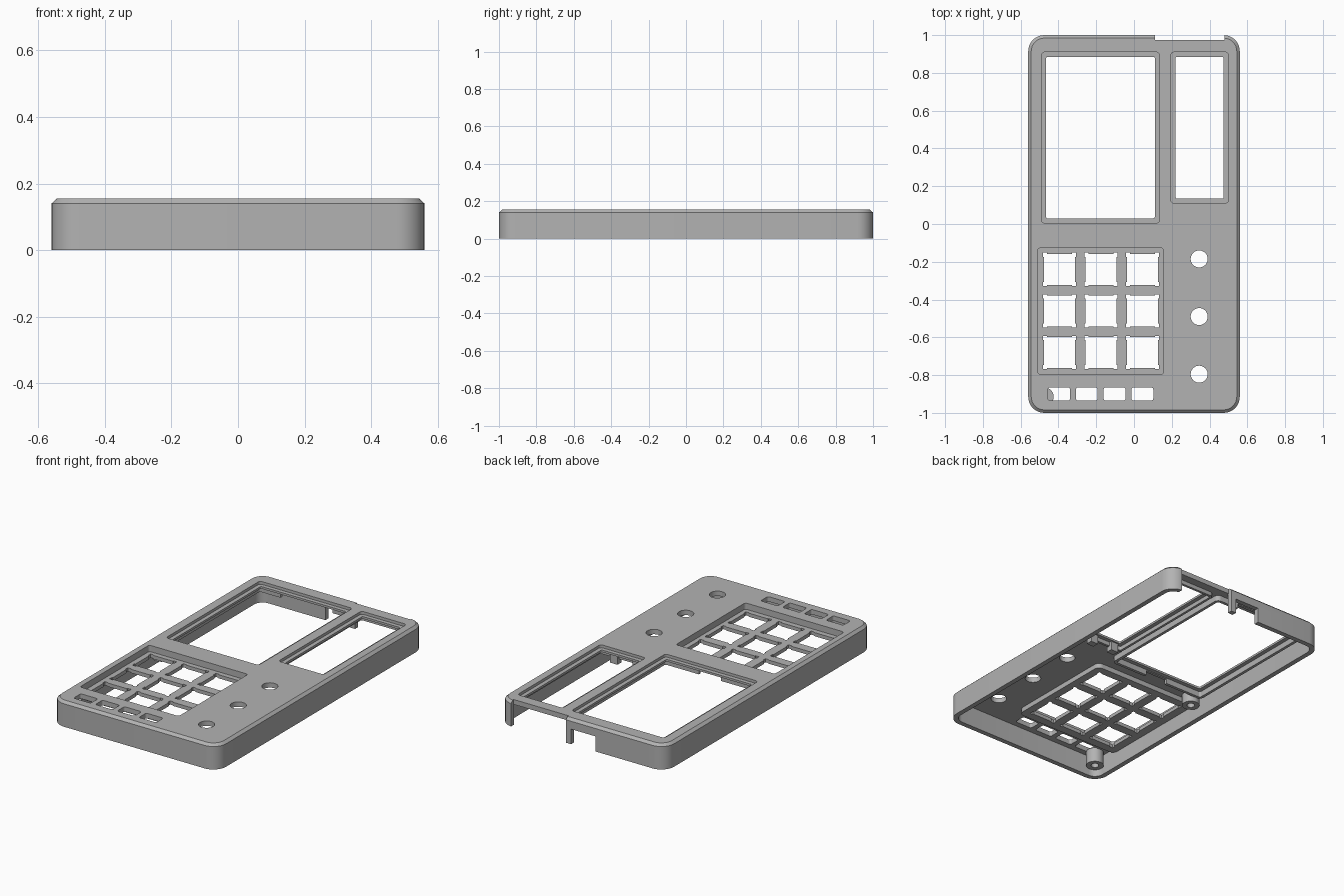
import bpy, bmesh
from math import sin, cos, pi

cube = bpy.data.objects.get("Cube")
if cube:
    bpy.data.objects.remove(cube)

grey = bpy.data.materials.new("mid_grey")
grey.use_nodes = True
colour = (0.45, 0.45, 0.45, 1)
grey.diffuse_color = colour
grey.node_tree.nodes["Principled BSDF"].inputs["Base Color"].default_value = colour

TOP, UNDER = 0.155, 0.125


def rounded(x0, x1, y0, y1, r, seg=8):
    """Outline of a rounded rectangle, anticlockwise."""
    if r <= 0:
        return [(x0, y0), (x1, y0), (x1, y1), (x0, y1)]
    pts = []
    centres = [(x1 - r, y1 - r), (x0 + r, y1 - r), (x0 + r, y0 + r), (x1 - r, y0 + r)]
    for q, (cx, cy) in enumerate(centres):
        for i in range(seg + 1):
            a = (q + i / seg) * pi / 2
            pts.append((cx + r * cos(a), cy + r * sin(a)))
    return pts


def loft(name, layers):
    """Solid through matching outlines, given as (z, outline)."""
    bm = bmesh.new()
    loops = [[bm.verts.new((x, y, z)) for x, y in pts] for z, pts in layers]
    n = len(loops[0])
    for low, high in zip(loops, loops[1:]):
        for i in range(n):
            j = (i + 1) % n
            bm.faces.new((low[i], low[j], high[j], high[i]))
    bm.faces.new(loops[0][::-1])
    bm.faces.new(loops[-1])
    bmesh.ops.remove_doubles(bm, verts=bm.verts, dist=1e-5)
    bmesh.ops.recalc_face_normals(bm, faces=bm.faces)
    mesh = bpy.data.meshes.new(name)
    bm.to_mesh(mesh)
    bm.free()
    mesh.materials.append(grey)
    obj = bpy.data.objects.new(name, mesh)
    bpy.context.collection.objects.link(obj)
    return obj


def block(name, x0, x1, y0, y1, z0, z1, r=0.0):
    pts = rounded(x0, x1, y0, y1, r)
    return loft(name, [(z0, pts), (z1, pts)])


def disc(name, x, y, r, z0, z1):
    return block(name, x - r, x + r, y - r, y + r, z0, z1, r * 0.999)


def cut(target, *cutters):
    for c in cutters:
        mod = target.modifiers.new("cut", 'BOOLEAN')
        mod.operation, mod.solver, mod.object = 'DIFFERENCE', 'EXACT', c
        bpy.ops.object.select_all(action='DESELECT')
        bpy.context.view_layer.objects.active = target
        target.select_set(True)
        bpy.ops.object.modifier_apply(modifier=mod.name)
        bpy.data.objects.remove(c)


def frame(name, box, t, z0, z1, r):
    """Open rim of thickness t around a rectangle."""
    x0, x1, y0, y1 = box
    rim = block(name, x0 - t, x1 + t, y0 - t, y1 + t, z0, z1, r + t)
    cut(rim, block("hole", *box, z0 - 0.1, z1 + 0.1, r))
    return rim


# Case: chamfered rounded box, hollow below
outline = rounded(-0.56, 0.56, -1, 1, 0.085)
c = 0.016
case = loft("case", [(0, outline), (0.14, outline),
                     (TOP, rounded(-0.56 + c, 0.56 - c, -1 + c, 1 - c, 0.085 - c))])
cut(case, block("cavity", -0.53, 0.53, -0.97, 0.97, -0.1, UNDER, 0.055))

# Two display windows with a recessed ledge
screen = (-0.49, 0.135, 0.005, 0.91)
side_window = (0.195, 0.50, 0.11, 0.91)
for x0, x1, y0, y1 in (screen, side_window):
    e = 0.025
    cut(case, block("recess", x0, x1, y0, y1, 0.138, 0.3, 0.018),
        block("opening", x0 + e, x1 - e, y0 + e, y1 - e, 0, 0.3, 0.008))

# Keypad opening, dial holes and small button slots
keypad = (-0.51, 0.157, -0.795, -0.127)
cut(case, block("keypad_cut", *keypad, 0, 0.3, 0.015))
for y in (-0.185, -0.49, -0.795):
    cut(case, disc("dial_cut", 0.345, y, 0.045, 0, 0.3))
for i in range(4):
    x = -0.397 + 0.147 * i
    cut(case, block("slot_cut", x - 0.058, x + 0.058, -0.935, -0.865, 0, 0.3, 0.012))

# Back wall: open bay beside a narrow post, and a low notch
cut(case, block("bay_edge", 0.11, 0.48, 0.975, 1.1, -0.1, 0.3),
    block("bay", 0.11, 0.48, 0.94, 1.1, -0.1, UNDER),
    block("notch", -0.09, 0.075, 0.94, 1.1, -0.1, 0.092))

# Keypad tray: sunken floor with corner-relieved square holes
x0, x1, y0, y1 = keypad
tray = block("keypad_tray", x0 - 0.02, x1 + 0.02, y0 - 0.02, y1 + 0.02, 0.095, 0.13, 0.035)
cut(tray, block("pocket", *keypad, 0.117, 0.3, 0.015))
corner = [(0.088, 0.066), (0.088, 0.088), (0.066, 0.088), (0.066, 0.082)]
corner.insert(0, (0.082, 0.066))
quads = [(1, 1, 1), (-1, 1, -1), (-1, -1, 1), (1, -1, -1)]
key = [(sx * px, sy * py) for sx, sy, d in quads for px, py in corner[::d]]
for cx in (-0.395, -0.175, 0.045):
    for cy in (-0.24, -0.46, -0.68):
        pts = [(cx + px, cy + py) for px, py in key]
        cut(tray, loft("key_cut", [(0, pts), (0.3, pts)]))

# Locating rims under the windows, the screen rim broken at its front
screen_rim = frame("screen_rim", screen, 0.018, 0.09, 0.13, 0.01)
cut(screen_rim, block("gap", -0.24, -0.09, -0.05, 0.02, 0, 0.12),
    block("back_gap", -0.35, 0.0, 0.9, 0.95, 0, 0.12))
frame("side_window_rim", side_window, 0.015, 0.10, 0.13, 0.01)

# Clips below the side window
for x in (0.25, 0.40):
    block("window_clip", x - 0.025, x + 0.025, 0.085, 0.125, 0.07, 0.13)

# Screw bosses with blind holes
for x, y, z in ((-0.475, -0.915, 0.04), (-0.475, -0.06, 0.06)):
    boss = disc("screw_boss", x, y, 0.05, z, 0.13)
    cut(boss, disc("screw_cut", x, y, 0.022, -0.1, 0.11))

# Smooth round corners, sharp edges
for obj in bpy.context.collection.objects:
    if obj.type == 'MESH' and grey.name in obj.data.materials:
        bpy.ops.object.select_all(action='DESELECT')
        bpy.context.view_layer.objects.active = obj
        obj.select_set(True)
        bpy.ops.object.shade_smooth_by_angle(angle=pi / 6)
